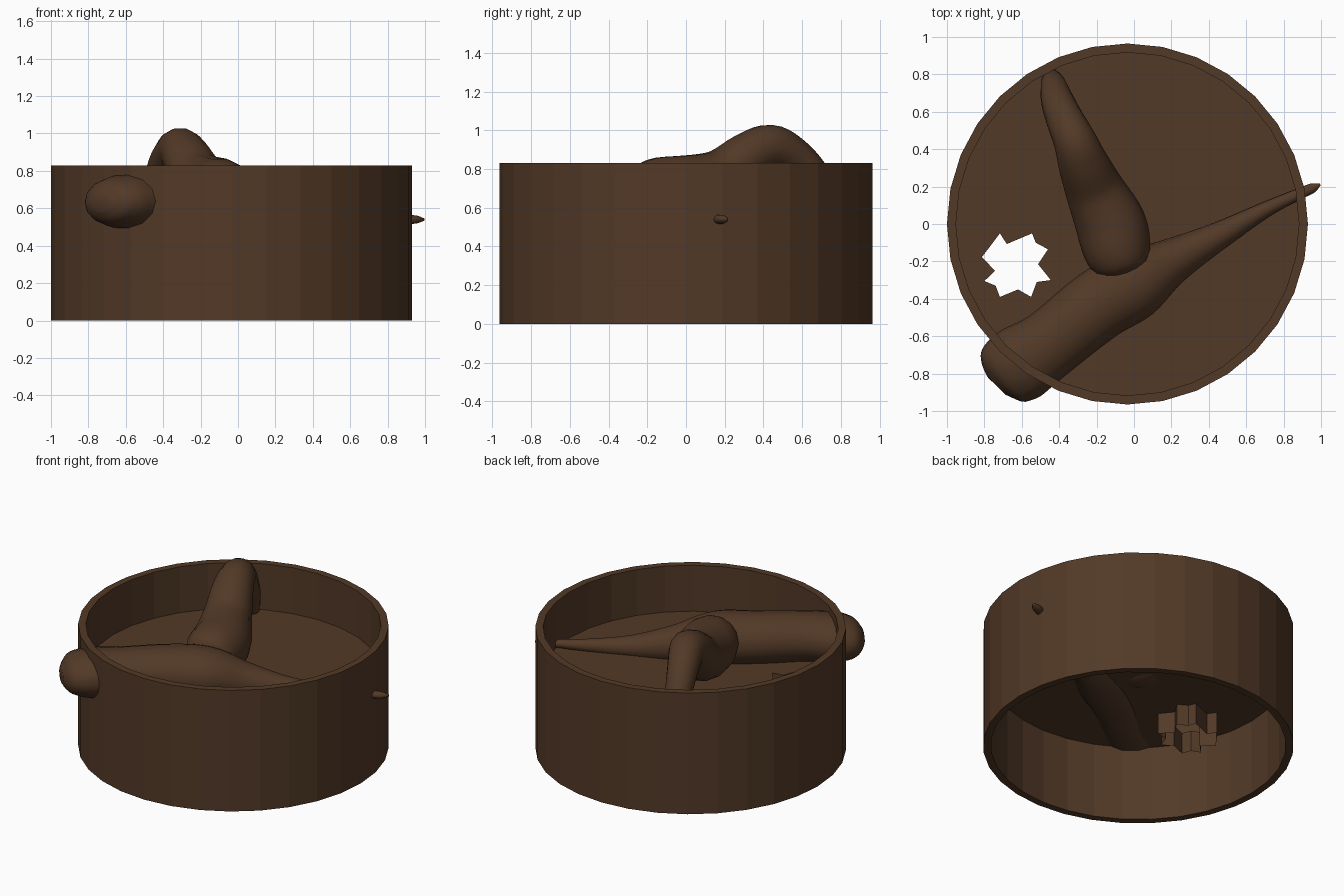
import bpy, bmesh, math
from mathutils import Vector

if "Cube" in bpy.data.objects:
    bpy.data.objects.remove(bpy.data.objects["Cube"])

CX, R_OUT, R_IN = -0.035, 0.965, 0.917
H, FLOOR, SKIRT, SIDES = 0.83, 0.515, 0.37, 32

brown = bpy.data.materials.new("dark brown")
brown.diffuse_color = (0.085, 0.041, 0.020, 1)
brown.use_nodes = True
brown.node_tree.nodes["Principled BSDF"].inputs["Base Color"].default_value = brown.diffuse_color


def finish(name, bm, smooth=False, recalc=True):
    if recalc:
        bmesh.ops.recalc_face_normals(bm, faces=bm.faces)
    me = bpy.data.meshes.new(name)
    bm.to_mesh(me)
    bm.free()
    me.materials.append(brown)
    ob = bpy.data.objects.new(name, me)
    bpy.context.collection.objects.link(ob)
    for p in me.polygons:
        p.use_smooth = smooth
    return ob


def circle(bm, r, z):
    return [bm.verts.new((CX + r * math.cos(2 * math.pi * i / SIDES),
                          r * math.sin(2 * math.pi * i / SIDES), z)) for i in range(SIDES)]


def bridge(bm, a, b):
    n = len(a)
    for i in range(n):
        bm.faces.new((a[i], a[(i + 1) % n], b[(i + 1) % n], b[i]))


# Round wall, open at the top and underneath
bm = bmesh.new()
loops = [circle(bm, r, z) for r, z in ((R_OUT, 0), (R_OUT, H), (R_IN, H), (R_IN, 0))]
for k in range(4):
    bridge(bm, loops[k], loops[(k + 1) % 4])
finish("round_wall", bm)

# Floor sheet with a jagged hole
jag = [(-.717, -.05), (-.68, -.107), (-.545, -.05), (-.525, -.10), (-.46, -.135),
       (-.513, -.215), (-.445, -.30), (-.52, -.31), (-.55, -.39), (-.62, -.35),
       (-.717, -.39), (-.74, -.33), (-.80, -.305), (-.743, -.25), (-.813, -.177)]
bm = bmesh.new()
rim = circle(bm, R_IN, FLOOR)
hole = [bm.verts.new((x, y, FLOOR)) for x, y in jag]
edges = [bm.edges.new((lp[i - 1], lp[i])) for lp in (rim, hole) for i in range(len(lp))]
bmesh.ops.triangle_fill(bm, edges=edges, use_beauty=True, use_dissolve=False)
for f in bm.faces:
    f.normal_update()
    if f.normal.z < 0:
        f.normal_flip()
finish("floor", bm, recalc=False)

# Jagged skirt hanging below the hole
bm = bmesh.new()
bridge(bm, [bm.verts.new((x, y, FLOOR)) for x, y in jag],
       [bm.verts.new((x, y, SKIRT)) for x, y in jag])
finish("hole_skirt", bm, recalc=False)


def spline(keys, t):
    # Catmull-Rom through the key rows
    i = min(int(t), len(keys) - 2)
    u = t - i
    a, b, c, d = (keys[min(max(j, 0), len(keys) - 1)] for j in range(i - 1, i + 3))
    return [0.5 * (2 * q + (r - p) * u + (2 * p - 5 * q + 4 * r - s) * u * u
                   + (3 * q - p - 3 * r + s) * u ** 3) for p, q, r, s in zip(a, b, c, d)]


def root(name, keys, sides=14, steps=5):
    # keys: x, y, z, half width, half height
    n = (len(keys) - 1) * steps
    rows = [spline(keys, k / steps) for k in range(n + 1)]
    pts = [Vector(r[:3]) for r in rows]
    bm = bmesh.new()
    rings = []
    for k, r in enumerate(rows):
        tan = (pts[min(k + 1, n)] - pts[max(k - 1, 0)]).normalized()
        side = tan.cross(Vector((0, 0, 1))).normalized()
        up = side.cross(tan)
        w, h = max(r[3], 0.004), max(r[4], 0.004)
        rings.append([bm.verts.new(pts[k] + side * w * math.cos(a) + up * h * math.sin(a))
                      for a in (2 * math.pi * j / sides for j in range(sides))])
    for a, b in zip(rings, rings[1:]):
        bridge(bm, a, b)
    bm.faces.new(rings[0])
    bm.faces.new(rings[-1])
    return finish(name, bm, smooth=True)


# Long root lying across the floor and through the wall
root("long_root", [
    (-.735, -.865, .63, .07, .05), (-.70, -.83, .63, .17, .11), (-.62, -.755, .635, .205, .145),
    (-.45, -.64, .64, .185, .155), (-.20, -.44, .64, .19, .165), (0, -.32, .63, .19, .165),
    (.20, -.20, .58, .125, .125), (.45, -.065, .545, .075, .075), (.70, .075, .54, .042, .042),
    (.87, .155, .54, .03, .026), (.95, .19, .54, .027, .022), (.995, .212, .54, .006, .006)])

# Arched root rising above the rim
root("arched_root", [
    (-.06, -.265, .67, .08, .08), (-.07, -.23, .675, .145, .145), (-.09, -.14, .685, .18, .178),
    (-.125, 0, .69, .188, .185), (-.21, .18, .755, .158, .15), (-.27, .32, .865, .135, .125),
    (-.315, .44, .91, .115, .12), (-.37, .56, .86, .10, .10), (-.41, .66, .765, .088, .085),
    (-.43, .74, .65, .07, .07), (-.44, .78, .53, .05, .05)])
